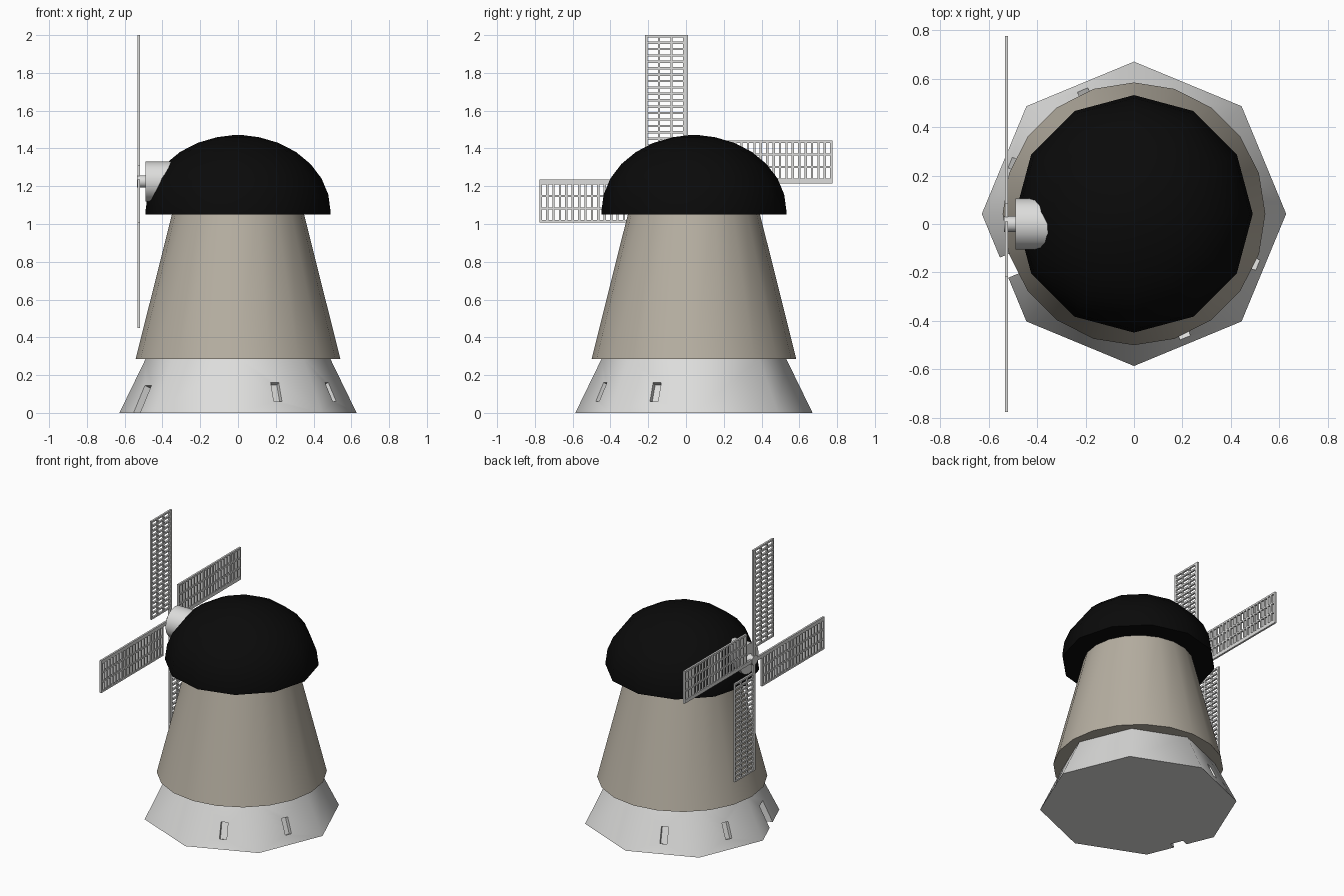
import bpy, bmesh, math
from mathutils import Matrix, Vector

if "Cube" in bpy.data.objects:
    bpy.data.objects.remove(bpy.data.objects["Cube"])

CY = 0.042      # tower axis offset in y
HUB_Z = 1.225   # height of the sail axle


def material(name, rgb):
    m = bpy.data.materials.new(name)
    m.diffuse_color = (*rgb, 1)
    m.use_nodes = True
    m.node_tree.nodes["Principled BSDF"].inputs["Base Color"].default_value = m.diffuse_color
    return m


WHITE = material("light_grey", (0.72, 0.72, 0.71))
STONE = material("warm_stone", (0.47, 0.43, 0.36))
BLACK = material("roof_black", (0.003, 0.003, 0.003))


def add_object(name, bm, mat, smooth=None):
    bmesh.ops.recalc_face_normals(bm, faces=bm.faces)
    me = bpy.data.meshes.new(name)
    bm.to_mesh(me)
    bm.free()
    ob = bpy.data.objects.new(name, me)
    bpy.context.collection.objects.link(ob)
    me.materials.append(mat)
    if smooth:
        make_smooth(ob, smooth)
    return ob


def select_only(ob):
    bpy.ops.object.select_all(action='DESELECT')
    ob.select_set(True)
    bpy.context.view_layer.objects.active = ob


def make_smooth(ob, angle):
    select_only(ob)
    bpy.ops.object.shade_smooth_by_angle(angle=math.radians(angle))


def lathe(name, profile, sides, mat, smooth=None, matrix=Matrix.Translation((0, CY, 0))):
    """Closed solid from (radius, height) rings, capped at both ends."""
    bm = bmesh.new()
    rings = []
    for r, z in profile:
        rings.append([bm.verts.new(matrix @ Vector((r * math.cos(a), r * math.sin(a), z)))
                      for a in (2 * math.pi * i / sides for i in range(sides))])
    for lo, hi in zip(rings, rings[1:]):
        for i in range(sides):
            j = (i + 1) % sides
            bm.faces.new((lo[i], lo[j], hi[j], hi[i]))
    bm.faces.new(rings[0])
    bm.faces.new(rings[-1])
    return add_object(name, bm, mat, smooth)


# Octagonal base with recessed windows and a door
R0, R1, H = 0.628, 0.487, 0.29
base = lathe("base", [(R0, 0), (R1, H)], 8, WHITE)
c8 = math.cos(math.pi / 8)
tilt = math.atan2((R0 - R1) * c8, H)


def cut_recess(angle, z0, z1, width, depth):
    zc = (z0 + z1) / 2
    apothem = (R0 + (R1 - R0) * zc / H) * c8
    bm = bmesh.new()
    bmesh.ops.create_cube(bm, size=1)
    bmesh.ops.transform(bm, verts=bm.verts, matrix=(
        Matrix.Translation((0, CY, 0)) @ Matrix.Rotation(math.radians(angle), 4, 'Z')
        @ Matrix.Translation((apothem, 0, zc)) @ Matrix.Rotation(-tilt, 4, 'Y')
        @ Matrix.Diagonal((2 * depth, width, (z1 - z0) / math.cos(tilt), 1))))
    cutter = add_object("recess_cutter", bm, WHITE)
    cutter.hide_render = True
    mod = base.modifiers.new("recess", 'BOOLEAN')
    mod.operation = 'DIFFERENCE'
    mod.solver = 'EXACT'
    mod.object = cutter
    select_only(base)
    bpy.ops.object.modifier_apply(modifier=mod.name)
    bpy.data.objects.remove(cutter)


for a in (112.5, 157.5, -22.5, -67.5):
    cut_recess(a, 0.06, 0.16, 0.046, 0.03)
cut_recess(202.5, -0.06, 0.145, 0.09, 0.045)
make_smooth(base, 50)

# Tapered tower
lathe("tower", [(0.542, 0.285), (0.34, 1.09)], 20, STONE, 40)

# Domed cap
dome = [(0.49, 1.05)]
dome += [(0.49 * math.cos(t), 1.068 + 0.402 * math.sin(t))
         for t in (math.radians(12.8 * i) for i in range(7))]
dome.append((0.03, 1.47))
lathe("cap", dome, 12, BLACK, 50)

# Hub and axle along -x
along_x = Matrix.Translation((0, 0, HUB_Z)) @ Matrix.Rotation(-math.pi / 2, 4, 'Y')
lathe("hub", [(0.106, 0.3), (0.106, 0.49)], 16, WHITE, 40, along_x)
lathe("axle", [(0.033, 0.48), (0.033, 0.536)], 12, WHITE, 40, along_x)

# Lattice sails: grid with open cells, spar along one edge reaching the axle
ROWS, INNER, OUTER, BAR = 20, 0.085, 0.775, 0.012
pitch = (OUTER - INNER - BAR) / ROWS
us = [0, INNER]
for i in range(ROWS):
    us += [INNER + BAR + i * pitch, INNER + (i + 1) * pitch]
us.append(OUTER)
ws = [-0.01, 0.015, 0.071, 0.082, 0.138, 0.149, 0.205, 0.217]


def sail(name, turn):
    c, s = math.cos(turn), math.sin(turn)
    bm = bmesh.new()
    # u runs outward, w runs a quarter turn anticlockwise from it in the y-z plane
    grid = [[bm.verts.new((-0.52, u * c - w * s, HUB_Z + u * s + w * c)) for w in ws] for u in us]
    for i in range(len(us) - 1):
        for j in range(len(ws) - 1):
            hub_gap = i == 0 and j > 0
            window = i > 0 and i % 2 == 0 and j % 2 == 1
            if not hub_gap and not window:
                bm.faces.new((grid[i][j], grid[i + 1][j], grid[i + 1][j + 1], grid[i][j + 1]))
    bmesh.ops.delete(bm, geom=[v for v in bm.verts if not v.link_faces], context='VERTS')
    # give the lattice its thickness
    ext = bmesh.ops.extrude_face_region(bm, geom=bm.faces[:], use_keep_orig=True)
    moved = [g for g in ext['geom'] if isinstance(g, bmesh.types.BMVert)]
    bmesh.ops.translate(bm, verts=moved, vec=(-0.013, 0, 0))
    add_object(name, bm, WHITE)


for k, side in enumerate(("back", "top", "front", "bottom")):
    sail("sail_" + side, k * math.pi / 2)
